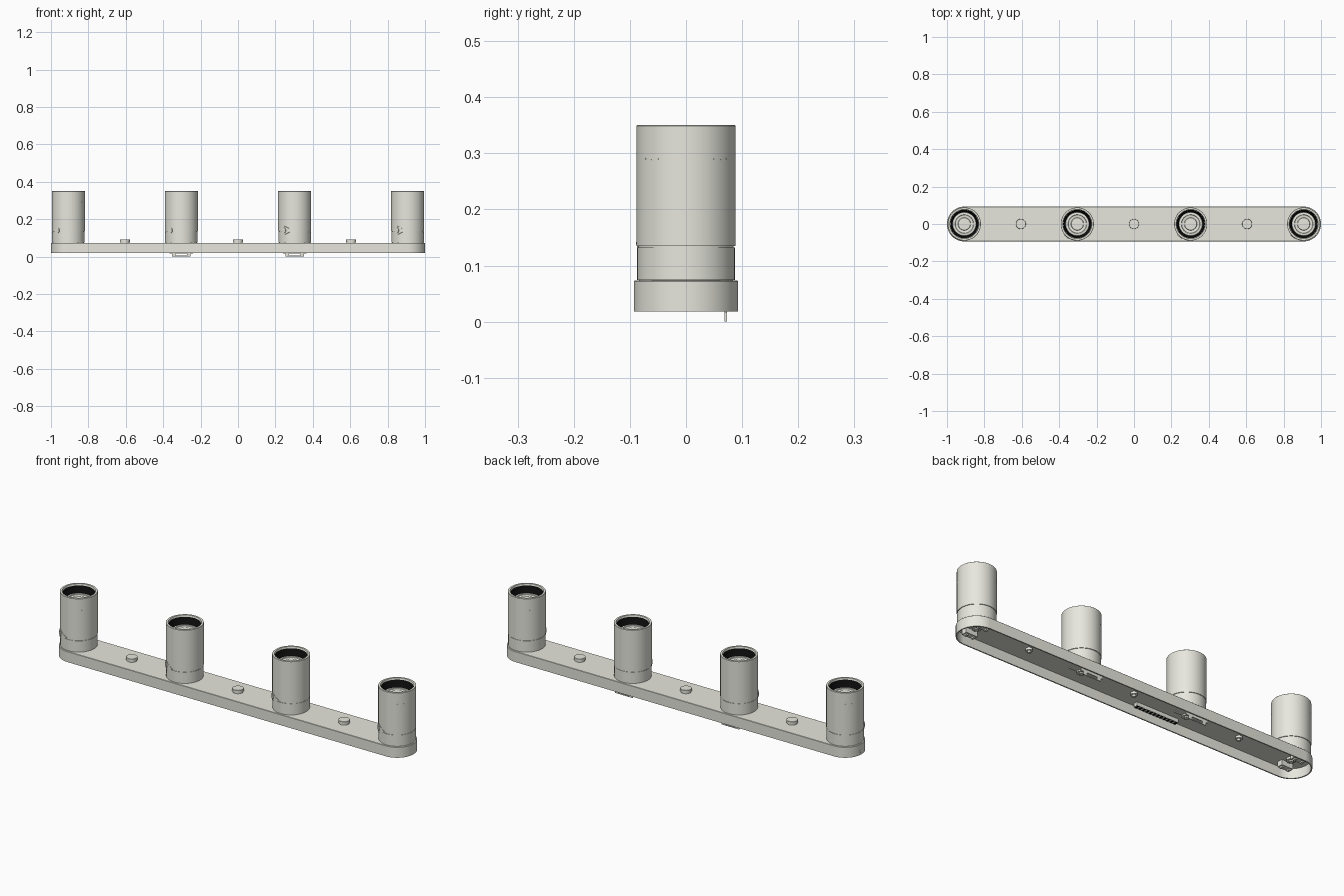
import bpy, bmesh, math
from mathutils import Matrix, Vector

if "Cube" in bpy.data.objects:
    bpy.data.objects.remove(bpy.data.objects["Cube"])


def material(name, rgb):
    m = bpy.data.materials.new(name)
    m.diffuse_color = (*rgb, 1)
    m.use_nodes = True
    m.node_tree.nodes["Principled BSDF"].inputs["Base Color"].default_value = m.diffuse_color
    return m


BODY = material("warm grey paint", (0.80, 0.80, 0.73))
BLACK = material("black baffle", (0.004, 0.004, 0.004))


def finish(bm, name, mat, loc=(0, 0, 0), smooth=True):
    bmesh.ops.recalc_face_normals(bm, faces=bm.faces)
    me = bpy.data.meshes.new(name)
    bm.to_mesh(me)
    bm.free()
    me.materials.append(mat)
    ob = bpy.data.objects.new(name, me)
    ob.location = loc
    bpy.context.collection.objects.link(ob)
    if smooth:
        bpy.ops.object.select_all(action='DESELECT')
        ob.select_set(True)
        bpy.context.view_layer.objects.active = ob
        bpy.ops.object.shade_smooth_by_angle(angle=math.radians(30))
    return ob


def loft(name, profile, mat, loc=(0, 0, 0), half=0.0, n=64, caps=True):
    """Stack (radius, z) rings; half > 0 stretches them along x into a slot shape."""
    bm = bmesh.new()
    rings = []
    for r, z in profile:
        ring = []
        for i in range(n):
            a = 2 * math.pi * (i + 0.5) / n
            c = math.cos(a)
            ring.append(bm.verts.new((r * c + math.copysign(half, c), r * math.sin(a), z)))
        rings.append(ring)
    for a, b in zip(rings, rings[1:]):
        for i in range(n):
            j = (i + 1) % n
            bm.faces.new((a[i], a[j], b[j], b[i]))
    if caps:
        bm.faces.new(rings[0])
        bm.faces.new(rings[-1])
    return finish(bm, name, mat, loc)


def box(name, center, size, mat=BODY):
    bm = bmesh.new()
    bmesh.ops.create_cube(bm, size=1, matrix=Matrix.Diagonal((*size, 1)))
    return finish(bm, name, mat, center, smooth=False)


def wrapped_drop(name, x, z, angle, radius, size, tail, height, mat):
    """Teardrop pad bent around a vertical cylinder, tail pointing towards +x."""
    bm = bmesh.new()
    cols = []
    steps = 24
    for i in range(steps + 1):
        t = -size + (tail + size) * i / steps
        if t < size * 0.5:
            h = math.sqrt(max(size * size - t * t, 1e-6))
        else:
            h = size * 0.87 * max((tail - t) / (tail - size * 0.5), 0.04)
        a = angle + t / radius
        d = Vector((math.cos(a), math.sin(a), 0))
        cols.append([bm.verts.new(d * r + Vector((0, 0, zz))) for r, zz in
                     ((radius - .003, -h), (radius + height, -h),
                      (radius + height, h), (radius - .003, h))])
    for a, b in zip(cols, cols[1:]):
        for k in range(4):
            m = (k + 1) % 4
            bm.faces.new((a[k], a[m], b[m], b[k]))
    bm.faces.new(cols[0])
    bm.faces.new(cols[-1])
    finish(bm, name, mat, (x, 0, z))


def radial_disc(name, x, z, angle, dist, r, depth, mat):
    """Short round stud pointing outwards from a spot cylinder."""
    bm = bmesh.new()
    d = Vector((math.cos(angle), math.sin(angle), 0))
    mtx = Matrix.Translation(d * dist) @ d.to_track_quat('Z', 'Y').to_matrix().to_4x4()
    bmesh.ops.create_cone(bm, cap_ends=True, segments=20, radius1=r, radius2=r,
                          depth=depth, matrix=mtx)
    finish(bm, name, mat, (x, 0, z))


END = 0.907
SPOTS = (-0.907, -0.303, 0.303, 0.907)

# Rail: hollow slot-shaped tray, open below
loft("rail", [(.087, .067), (.087, .018), (.093, .018), (.093, .0715), (.0915, .073)],
     BODY, half=END, n=96)
# Cable entry outline at the left end
radial_disc("cable_entry", -END, .04, math.pi, .0922, .013, .002, BODY)

for x in SPOTS:
    # Spot body: neck, lower drum, groove, tall barrel with a recess on top
    loft("spot_body", [(.084, .070), (.084, .0745), (.087, .0745), (.087, .132), (.085, .132),
                       (.085, .1345), (.0885, .1345), (.0885, .349), (.0875, .35),
                       (.078, .35), (.076, .343), (.076, .295)], BODY, (x, 0, 0))
    # Black glare ring and lamp face
    loft("glare_ring", [(.0755, .342), (.073, .33), (.063, .306)], BLACK, (x, 0, 0), caps=False)
    loft("lamp", [(.0755, .298), (.064, .300), (.062, .309), (.050, .311), (.048, .307),
                  (.034, .305), (.032, .309), (.012, .310)], BODY, (x, 0, 0))
    # Tilt hinge on the front left
    ang = math.radians(229)
    wrapped_drop("hinge_cover", x, .140, ang, .0875, .023, .056, .002, BODY)
    radial_disc("hinge_pin", x, .140, ang, .088, .015, .007, BODY)
    # Small vent holes
    for base in (-45, 45, 135):
        for off in (-10, 0, 10):
            radial_disc("vent_hole", x, .29, math.radians(base + off), .0885, .0018, .0006, BODY)
    # Fixing nut under the rail
    loft("spot_nut", [(.022, .068), (.022, .056), (.010, .056), (.010, .050)], BODY, (x, 0, 0), n=24)

# Knobs on top with their nuts below
for x in (-.605, 0, .605):
    loft("knob", [(.024, .072), (.024, .078), (.027, .078), (.027, .091), (.026, .092)],
         BODY, (x, 0, 0), n=40)
    loft("knob_nut", [(.016, .068), (.016, .056), (.008, .056), (.008, .046)], BODY, (x, 0, 0), n=24)

# Hanging clips along the back inner wall
for x in (-.303, .303):
    box("clip_plate", (x, .071, .041), (.125, .004, .052))
    box("clip_foot", (x, .071, .0025), (.10, .004, .005))
    for s in (-1, 1):
        box("clip_leg", (x + s * .04, .071, .010), (.02, .004, .012))
    box("clip_base", (x, .03, .065), (.125, .084, .005))

# Wiring blocks inside both ends
for x in (-.91, .91):
    for y in (-.045, .045):
        box("terminal_block", (x, y, .054), (.065, .03, .026))
        for k in (-1, 1):
            box("terminal_clamp", (x + k * .02, y, .038), (.012, .018, .008))
# Wiring strip with black contacts along the front inner wall
box("connector_strip", (-.18, -.062, .058), (.24, .022, .018))
for i in range(12):
    box("connector_contact", (-.29 + i * .02, -.062, .0485), (.009, .020, .003), BLACK)
